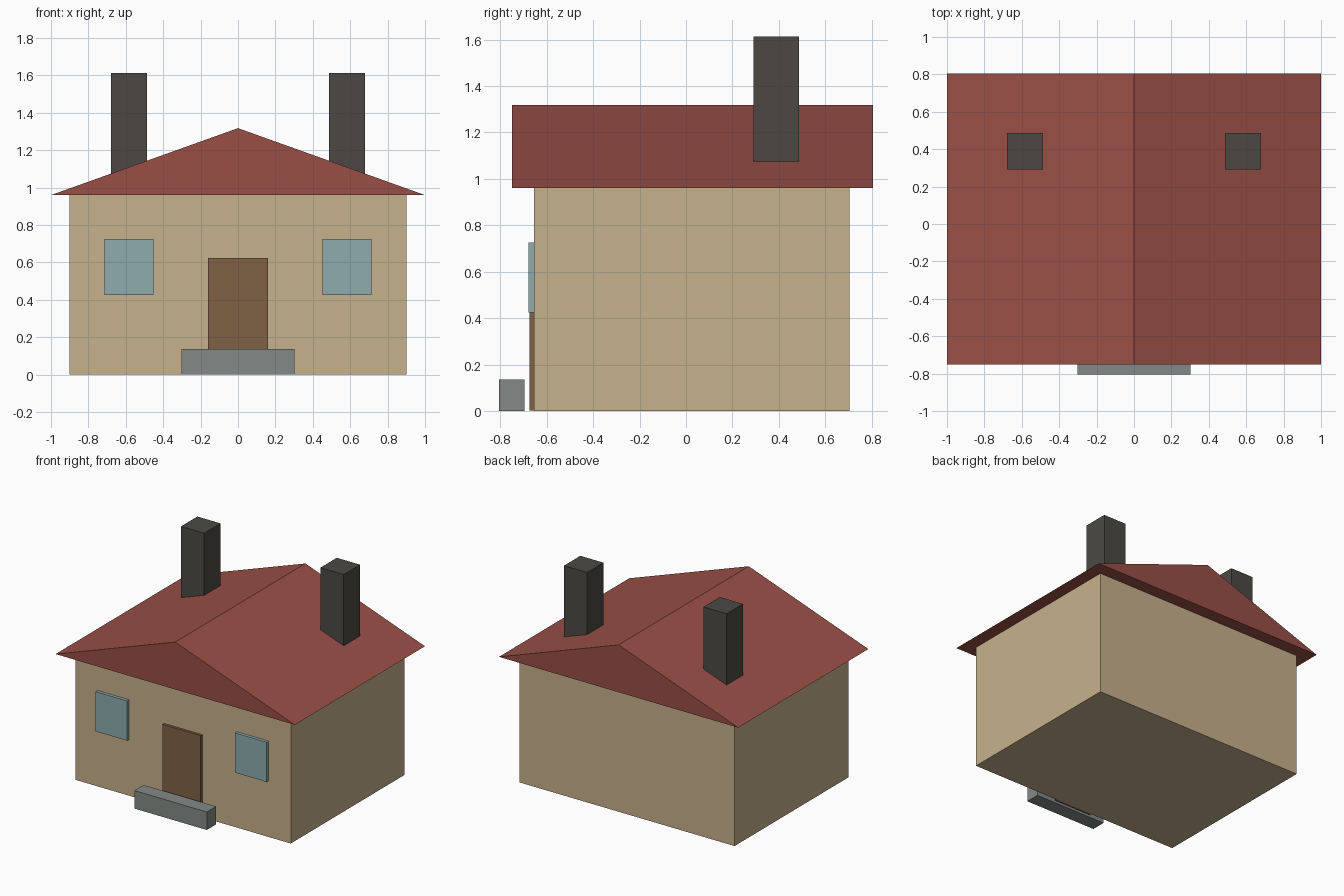
import bpy

if "Cube" in bpy.data.objects:
    bpy.data.objects.remove(bpy.data.objects["Cube"])


def material(name, r, g, b):
    """Flat colour from sRGB 0-255 values."""
    lin = [((c / 255 + 0.055) / 1.055) ** 2.4 for c in (r, g, b)]
    mat = bpy.data.materials.new(name)
    mat.diffuse_color = (*lin, 1)
    mat.use_nodes = True
    mat.node_tree.nodes["Principled BSDF"].inputs["Base Color"].default_value = mat.diffuse_color
    return mat


def mesh_object(name, verts, faces, mat):
    mesh = bpy.data.meshes.new(name)
    mesh.from_pydata(verts, [], faces)
    mesh.materials.append(mat)
    obj = bpy.data.objects.new(name, mesh)
    bpy.context.collection.objects.link(obj)
    return obj


def prism(name, profile, y0, y1, mat):
    """Extrude an x-z profile (counter-clockwise seen from the front) along y."""
    n = len(profile)
    verts = [(x, y, z) for y in (y0, y1) for x, z in profile]
    faces = [tuple(range(n)), tuple(reversed(range(n, 2 * n)))]
    faces += [(i, i + n, (i + 1) % n + n, (i + 1) % n) for i in range(n)]
    return mesh_object(name, verts, faces, mat)


def box(name, x0, x1, y0, y1, z0, z1, mat):
    return prism(name, [(x0, z0), (x1, z0), (x1, z1), (x0, z1)], y0, y1, mat)


wall = material("sand wall", 198, 177, 139)
roof = material("red roof", 153, 79, 70)
glass = material("pale blue glass", 142, 172, 174)
wood = material("brown door", 128, 97, 69)
stone = material("grey stone", 130, 138, 134)
brick = material("dark chimney", 76, 73, 68)

# House body and gabled roof
box("walls", -0.90, 0.90, -0.655, 0.705, 0, 0.96, wall)
prism("roof", [(-1, 0.96), (1, 0.96), (0, 1.318)], -0.75, 0.805, roof)

# Entrance
box("door", -0.16, 0.16, -0.674, -0.65, 0.003, 0.625, wood)
box("front_step", -0.303, 0.303, -0.805, -0.695, 0, 0.136, stone)

# Windows and chimneys, one on each side
for side, label in ((-1, "left"), (1, "right")):
    cx = side * 0.583
    box(label + "_window", cx - 0.132, cx + 0.132, -0.679, -0.65, 0.425, 0.725, glass)
    box(label + "_chimney", cx - 0.097, cx + 0.097, 0.291, 0.486, 1.03, 1.613, brick)
